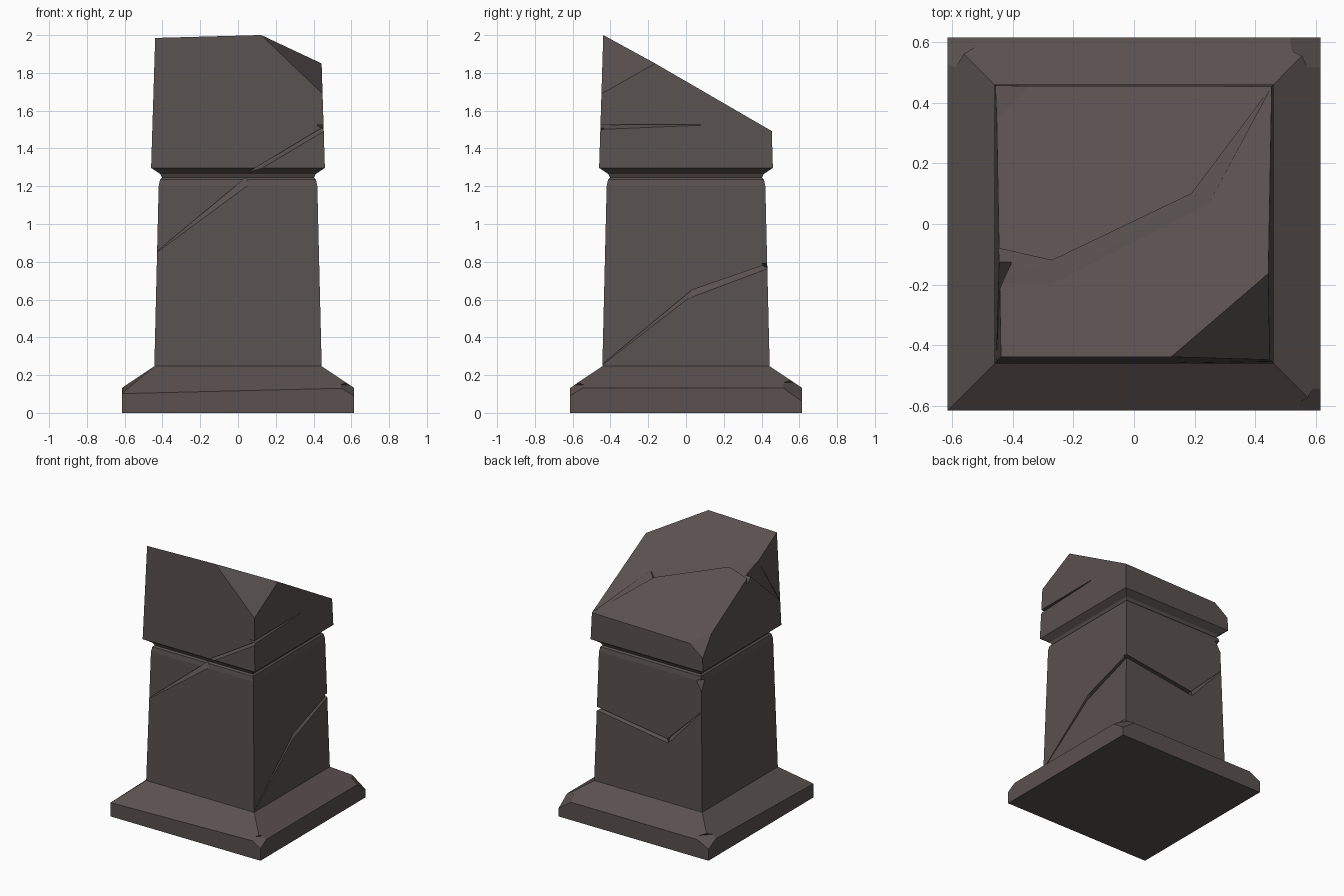
import bpy, bmesh
from mathutils import Vector

if "Cube" in bpy.data.objects:
    bpy.data.objects.remove(bpy.data.objects["Cube"])

stone = bpy.data.materials.new("weathered_stone")
stone.diffuse_color = (0.1, 0.082, 0.078, 1)
stone.use_nodes = True
stone.node_tree.nodes["Principled BSDF"].inputs["Base Color"].default_value = stone.diffuse_color


def make(name, bm):
    bmesh.ops.recalc_face_normals(bm, faces=bm.faces)
    me = bpy.data.meshes.new(name)
    bm.to_mesh(me)
    bm.free()
    me.materials.append(stone)
    ob = bpy.data.objects.new(name, me)
    bpy.context.collection.objects.link(ob)
    return ob


def half(z):
    """Half width of shaft or cap at a height."""
    return 0.443 - 0.025 * (z - 0.25) if z < 1.25 else 0.46 - 0.022 * (z - 1.3) / 0.7


# Pillar body: square rings lofted along the profile (half width, height)
profile = [(0.615, 0), (0.615, 0.132), (0.443, 0.247), (0.42, 1.2), (0.413, 1.235),
           (0.402, 1.245), (0.412, 1.265), (0.46, 1.297), (0.446, 2.0)]
corners = [(-1, -1), (1, -1), (1, 1), (-1, 1)]
bm = bmesh.new()
rings = [[bm.verts.new((sx * h, sy * h, z)) for sx, sy in corners] for h, z in profile]
for a, b in zip(rings, rings[1:]):
    for i in range(4):
        j = (i + 1) % 4
        bm.faces.new((a[i], a[j], b[j], b[i]))
bm.faces.new(rings[0][::-1])
bm.faces.new(rings[-1])
rings[1][0].co.z = 0.102                      # worn front left plinth edge
for v, z in zip(rings[-1], (1.985, 2.009, 1.492, 1.478)):   # slanted broken top
    v.co.z = z
    s = half(z)
    v.co.x = s if v.co.x > 0 else -s
    v.co.y = s if v.co.y > 0 else -s
pillar = make("stone_pillar", bm)

cutters = []


def hull_cutter(points):
    bm = bmesh.new()
    for p in points:
        bm.verts.new(p)
    bmesh.ops.remove_doubles(bm, verts=bm.verts, dist=1e-4)
    res = bmesh.ops.convex_hull(bm, input=bm.verts)
    junk = {g for g in res["geom_interior"] + res["geom_unused"] if isinstance(g, bmesh.types.BMVert)}
    bmesh.ops.delete(bm, geom=list(junk), context='VERTS')
    ob = make("cutter", bm)
    ob.hide_render = True
    cutters.append(ob)


def chip(a, b, c, outward, thick=0.2, grow=1.4):
    """Slice a corner off along the plane through a, b, c."""
    pts = [Vector(p) for p in (a, b, c)]
    mid = sum(pts, Vector()) / 3
    pts = [mid + (p - mid) * grow for p in pts]
    n = (pts[1] - pts[0]).cross(pts[2] - pts[0]).normalized()
    if n.dot(Vector(outward)) < 0:
        n = -n
    hull_cutter(pts + [p + n * thick for p in pts])


# Each face: 2D position to 3D point, and outward normal
FACES = {
    "front": (lambda u, v: (u, -half(v), v), (0, -1, 0)),
    "back": (lambda u, v: (u, half(v), v), (0, 1, 0)),
    "right": (lambda u, v: (half(v), u, v), (1, 0, 0)),
    "left": (lambda u, v: (-half(v), u, v), (-1, 0, 0)),
    "top": (lambda u, v: (u, v, 1.745 - 0.567 * v + 0.015 * u), (0, 0, 1)),
}


def crack(face, sections):
    """Wedge groove; each section is (deep edge, shallow edge, depth)."""
    place, n = FACES[face]
    n = Vector(n)

    def pts(sec):
        a, b = Vector(place(*sec[0])), Vector(place(*sec[1]))
        return [a, b, a + n * 0.02, b + n * 0.02, a - n * sec[2]]
    for s, t in zip(sections, sections[1:]):
        hull_cutter(pts(s) + pts(t))


# Cracks
crack("top", [((-0.47, -0.075), (-0.47, -0.2), 0.05), ((-0.27, -0.12), (-0.27, -0.2), 0.045),
              ((0.19, 0.10), (0.245, 0.065), 0.045), ((0.445, 0.44), (0.445, 0.435), 0.005)])
crack("left", [((-0.10, 1.80), (-0.2, 1.88), 0.045), ((-0.45, 1.48), (-0.45, 1.485), 0.004)])
crack("front", [((-0.43, 0.855), (-0.43, 0.85), 0.005), ((0.04, 1.245), (0.06, 1.21), 0.03)])
crack("front", [((0.03, 1.26), (0.06, 1.255), 0.04), ((0.47, 1.525), (0.47, 1.5), 0.02)])
crack("right", [((-0.47, 1.525), (-0.47, 1.5), 0.04), ((0.08, 1.527), (0.08, 1.523), 0.004)])
crack("right", [((-0.45, 0.252), (-0.45, 0.248), 0.005), ((0.03, 0.65), (0.01, 0.605), 0.025),
                ((0.45, 0.795), (0.45, 0.77), 0.025)])
crack("back", [((0.45, 0.795), (0.45, 0.77), 0.03), ((-0.15, 0.71), (-0.16, 0.68), 0.03),
               ((-0.43, 0.985), (-0.43, 0.98), 0.005)])

# Broken cap corners
chip((0.12, -0.443, 2.0), (0.447, -0.448, 1.69), (0.45, -0.165, 1.842), (1, -1, 1), 0.3)
chip((-0.455, 0.34, 1.545), (-0.34, 0.455, 1.483), (-0.456, 0.456, 1.40), (-1, 1, 1), 0.15)
# Chip in the shaft corner below the neck
chip((-0.42, 0.38, 1.2), (-0.38, 0.42, 1.2), (-0.421, 0.421, 1.13), (-1, 1, 1), 0.04, 1.1)
# Chipped plinth corners
for sx, sy, d, z in ((1, -1, 0.07, 0.09), (1, 1, 0.1, 0.06), (-1, 1, 0.09, 0.085)):
    chip((sx * (0.615 - d), sy * 0.615, 0.132), (sx * 0.615, sy * (0.615 - d), 0.132),
         (sx * 0.615, sy * 0.615, z), (sx, sy, 1), 0.12, 2.2)

# Apply all cuts to the pillar
bpy.context.view_layer.objects.active = pillar
for c in cutters:
    m = pillar.modifiers.new("cut", 'BOOLEAN')
    m.operation, m.solver, m.object = 'DIFFERENCE', 'EXACT', c
    bpy.ops.object.modifier_apply(modifier=m.name)
for c in cutters:
    bpy.data.objects.remove(c)
